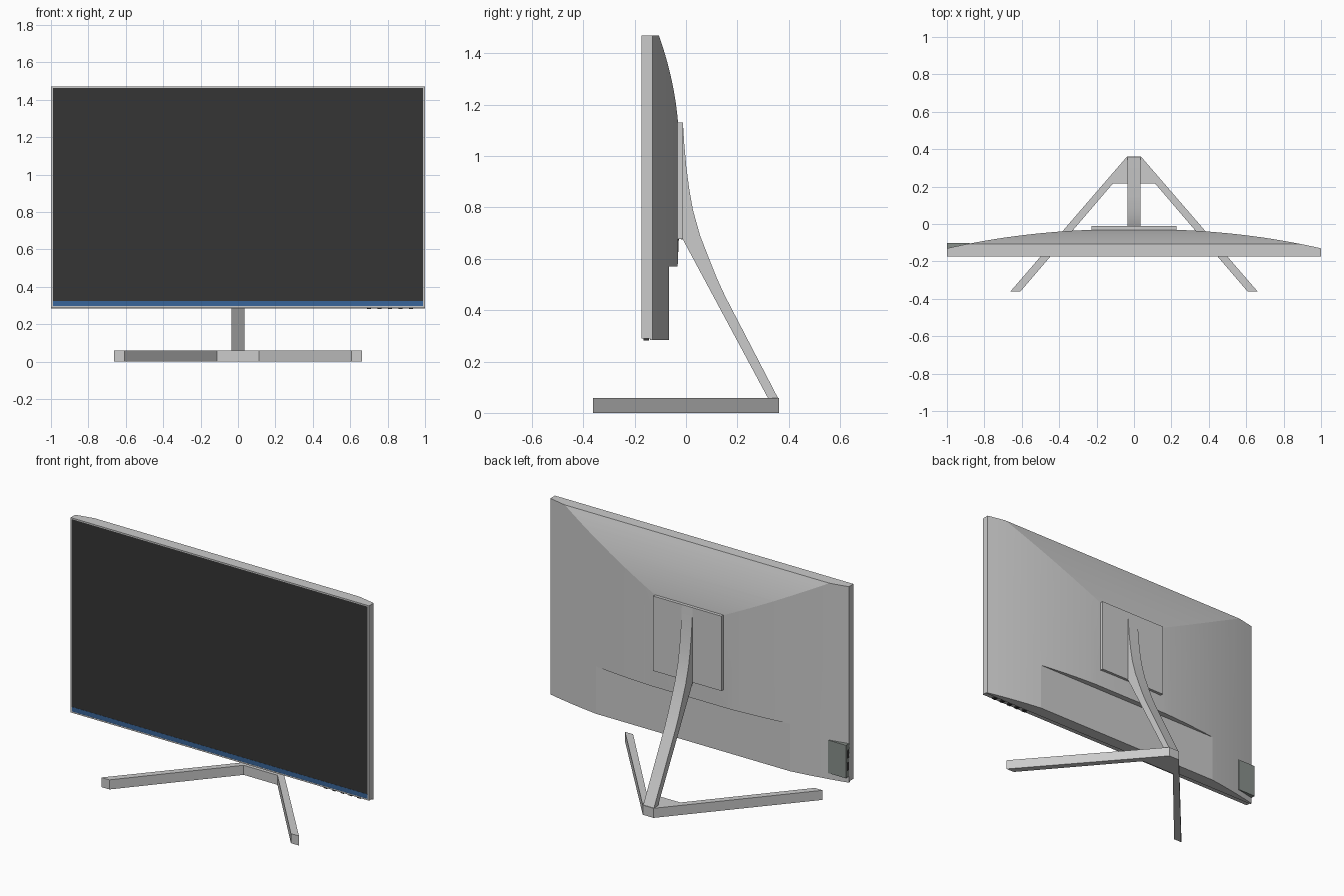
import bpy, bmesh, math
from mathutils import Vector

if "Cube" in bpy.data.objects:
    bpy.data.objects.remove(bpy.data.objects["Cube"])


def material(name, rgb):
    m = bpy.data.materials.new(name)
    m.diffuse_color = (*rgb, 1)
    m.use_nodes = True
    m.node_tree.nodes["Principled BSDF"].inputs["Base Color"].default_value = m.diffuse_color
    return m


def prism(name, pts, axis, lo, hi, mat=None):
    """Extrude a 2D outline: axis 'x' takes (y, z) points, axis 'z' takes (x, y)."""
    bm = bmesh.new()
    place = (lambda p, h: (h, p[0], p[1])) if axis == 'x' else (lambda p, h: (p[0], p[1], h))
    face = bm.faces.new([bm.verts.new(place(p, lo)) for p in pts])
    ext = bmesh.ops.extrude_face_region(bm, geom=[face])
    offset = Vector((hi - lo, 0, 0)) if axis == 'x' else Vector((0, 0, hi - lo))
    bmesh.ops.translate(bm, vec=offset,
                        verts=[v for v in ext['geom'] if isinstance(v, bmesh.types.BMVert)])
    bmesh.ops.recalc_face_normals(bm, faces=bm.faces)
    me = bpy.data.meshes.new(name)
    bm.to_mesh(me)
    bm.free()
    ob = bpy.data.objects.new(name, me)
    bpy.context.collection.objects.link(ob)
    if mat:
        me.materials.append(mat)
    return ob


def box(name, x, y, z, mat=None):
    return prism(name, [(x[0], y[0]), (x[1], y[0]), (x[1], y[1]), (x[0], y[1])], 'z', *z, mat)


def activate(ob):
    bpy.ops.object.select_all(action='DESELECT')
    ob.select_set(True)
    bpy.context.view_layer.objects.active = ob


def boolean(ob, cutter, op):
    cutter.hide_render = True
    mod = ob.modifiers.new(op, 'BOOLEAN')
    mod.object, mod.operation, mod.solver = cutter, op, 'EXACT'
    activate(ob)
    bpy.ops.object.modifier_apply(modifier=mod.name)
    bpy.data.objects.remove(cutter)


def smooth(ob, degrees):
    activate(ob)
    bpy.ops.object.shade_smooth_by_angle(angle=math.radians(degrees))


dark = material("screen_black", (0.035, 0.035, 0.035))
blue = material("chin_blue", (0.04, 0.13, 0.32))
port_grey = material("port_grey", (0.25, 0.28, 0.26))

# Rear housing: a plan-view arc intersected with a side profile
N = 40
xs = [1 - 2 * i / N for i in range(N + 1)]
arc = [(x, -0.027 - 0.103 * abs(x) ** 2.2) for x in xs]
housing = prism("rear_housing", [(-1, -0.14), (1, -0.14)] + arc, 'z', 0.283, 1.47)
top = [(-0.027 - 0.079 * (i / 20) ** 2, 1.03 + 0.44 * i / 20) for i in range(21)]
side = [(-0.2, 0.2), (-0.035, 0.2), (-0.033, 0.56), (-0.027, 0.7)] + top
side += [(-0.106, 1.5), (-0.2, 1.5)]
boolean(housing, prism("side_cutter", side, 'x', -1.1, 1.1), 'INTERSECT')

# Recess across the lower back
boolean(housing, box("recess_cutter", (-0.9, 0.9), (-0.067, 0.1), (0.1, 0.57)), 'DIFFERENCE')
smooth(housing, 5)

# Front frame with a shallow pocket for the display
frame = box("front_frame", (-1, 1), (-0.174, -0.137), (0.29, 1.47))
boolean(frame, box("pocket_cutter", (-0.99, 0.99), (-0.3, -0.17), (0.298, 1.462)), 'DIFFERENCE')
box("screen", (-0.99, 0.99), (-0.172, -0.168), (0.325, 1.462), dark)
box("chin_strip", (-0.99, 0.99), (-0.173, -0.168), (0.298, 0.325), blue)

# Control buttons under the chin
for i in range(5):
    x = 0.69 + 0.056 * i
    box(f"button_{i + 1}", (x, x + 0.022), (-0.166, -0.145), (0.281, 0.292), dark)

# Side port block with its sockets
box("port_block", (-1, -0.88), (-0.14, -0.102), (0.32, 0.52), port_grey)
for i in range(2):
    z = 0.36 + 0.075 * i
    box(f"port_socket_{i + 1}", (-1.001, -0.99), (-0.13, -0.112), (z, z + 0.05), dark)

# Mounting plate
box("mount_plate", (-0.228, 0.228), (-0.045, -0.012), (0.677, 1.13))

# Curved stand arm
outer = [(-0.012, 1.13), (-0.007, 1.05), (0.001, 0.96), (0.012, 0.875), (0.027, 0.79),
         (0.055, 0.69), (0.09, 0.60), (0.12, 0.525), (0.152, 0.455), (0.358, 0.058)]
arm = prism("stand_arm", [(-0.02, 1.13)] + outer + [(0.358, 0.05), (0.319, 0.05),
            (0.319, 0.058), (-0.012, 0.675), (-0.02, 0.675)], 'x', -0.036, 0.036)
smooth(arm, 15)

# V-shaped base
half = [(0.036, 0.362), (0.662, -0.362), (0.608, -0.362), (0.113, 0.216)]
prism("v_base", half + [(-x, y) for x, y in reversed(half)], 'z', 0, 0.058)
